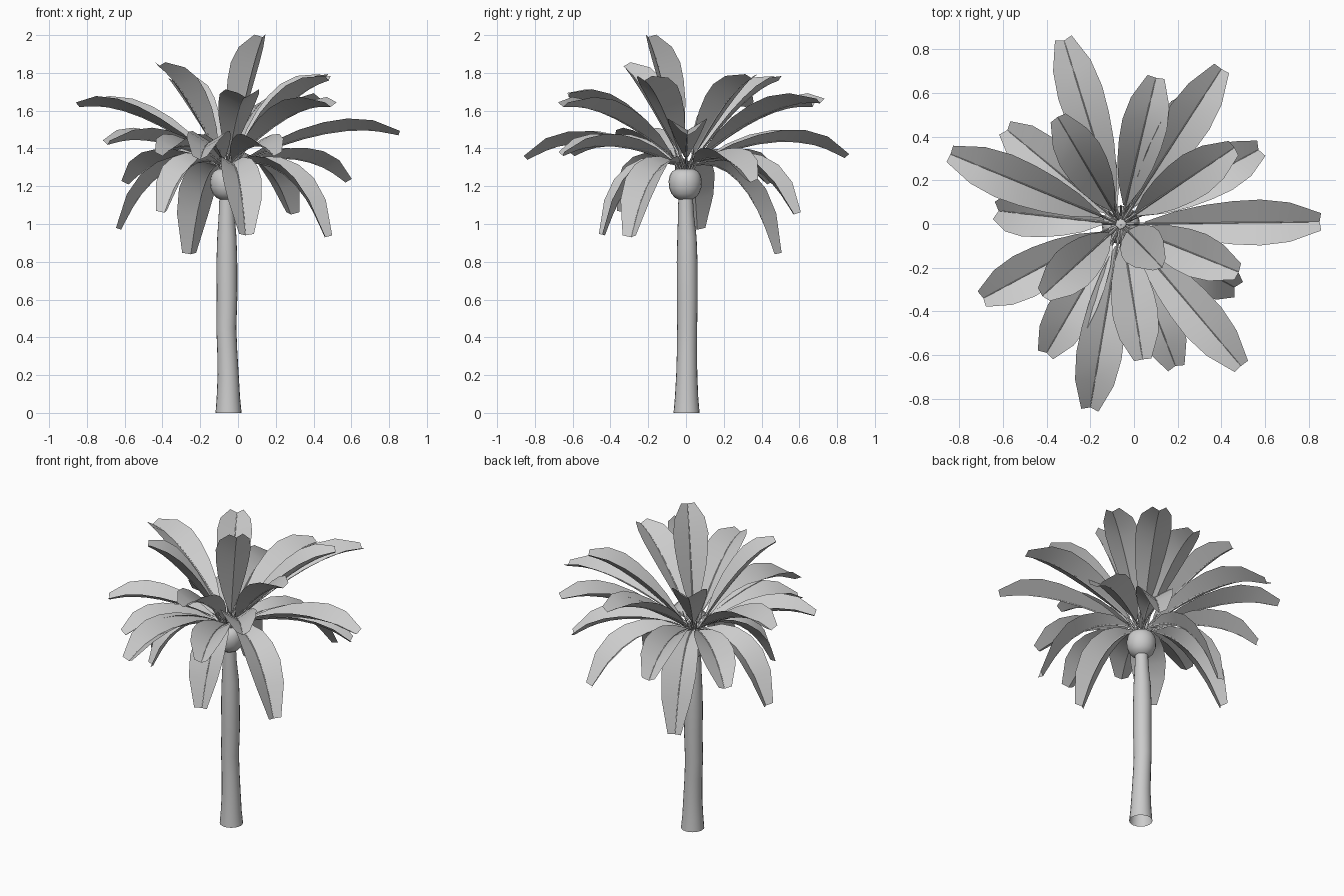
import bpy, bmesh, math
from mathutils import Vector

cube = bpy.data.objects.get("Cube")
if cube:
    bpy.data.objects.remove(cube)

grey = bpy.data.materials.new("plain_grey")
grey.use_nodes = True
grey.diffuse_color = (0.6, 0.6, 0.6, 1)
grey.node_tree.nodes["Principled BSDF"].inputs["Base Color"].default_value = (0.6, 0.6, 0.6, 1)


def finish(bm, name, angle):
    mesh = bpy.data.meshes.new(name)
    bm.to_mesh(mesh)
    bm.free()
    mesh.materials.append(grey)
    obj = bpy.data.objects.new(name, mesh)
    bpy.context.collection.objects.link(obj)
    bpy.ops.object.select_all(action="DESELECT")
    obj.select_set(True)
    bpy.context.view_layer.objects.active = obj
    bpy.ops.object.shade_smooth_by_angle(angle=math.radians(angle))


def bridge(bm, a, b, closed=True):
    count = len(a) if closed else len(a) - 1
    for i in range(count):
        j = (i + 1) % len(a)
        bm.faces.new((a[i], a[j], b[j], b[i]))


def ring(bm, centre, u, v, radius, sides):
    angles = [2 * math.pi * i / sides for i in range(sides)]
    return [bm.verts.new(centre + (u * math.cos(a) + v * math.sin(a)) * radius) for a in angles]


def lathe(name, profile):
    # Stack of rings, each given as x, y, z, radius
    bm = bmesh.new()
    rings = [ring(bm, Vector((x, y, z)), X, Y, r, 20) for x, y, z, r in profile]
    for a, b in zip(rings, rings[1:]):
        bridge(bm, a, b)
    finish(bm, name, 50)


X, Y, Z = Vector((1, 0, 0)), Vector((0, 1, 0)), Vector((0, 0, 1))

# Trunk: gently bent column, open at the foot
lathe("trunk", [(-0.05, 0.003, 0, 0.069), (-0.051, 0.003, 0.08, 0.062), (-0.052, 0.004, 0.2, 0.056),
                (-0.057, 0.005, 0.33, 0.053), (-0.062, 0.006, 0.45, 0.053), (-0.058, 0.007, 0.62, 0.055),
                (-0.059, 0.006, 0.8, 0.055), (-0.059, 0.005, 0.93, 0.051), (-0.06, 0, 1.05, 0.042),
                (-0.06, -0.003, 1.18, 0.037)])

# Crown bulb: rounded cup with a flat shoulder
lathe("crown_bulb", [(-0.06, -0.004, z, r) for z, r in
                     [(1.13, 0.036), (1.14, 0.055), (1.16, 0.073), (1.19, 0.085), (1.225, 0.088),
                      (1.255, 0.083), (1.278, 0.07), (1.29, 0.048), (1.295, 0.002)]])

# Crown stubs: short thin rods fanning out of the bulb
bm = bmesh.new()
for i in range(16):
    a = 2 * math.pi * i / 16
    out = Vector((math.cos(a), math.sin(a), 0))
    foot = Vector((-0.06, 0, 1.28)) + out * 0.035
    end = Vector((-0.06, 0, 1.39)) + out * (0.085 + 0.02 * (i % 2))
    across = Z.cross(out)
    up = (end - foot).normalized().cross(across)
    low, high = ring(bm, foot, across, up, 0.006, 4), ring(bm, end, across, up, 0.004, 4)
    bridge(bm, low, high)
    bm.faces.new(high)
finish(bm, "crown_stubs", 25)

# Frond outline: position along the rib, half width
OUTLINE = [(0.08, 0.01), (0.22, 0.055), (0.36, 0.083), (0.5, 0.099),
           (0.64, 0.105), (0.8, 0.09), (1, 0.04)]


def make_frond(name, tip, bump):
    tip = Vector(tip)
    flat = Vector((tip.x + 0.06, tip.y, 0)).normalized()
    start = Vector((-0.06, 0, 1.31)) + flat * 0.025
    middle = start.lerp(tip, 0.63) + Z * bump
    side = Z.cross(flat)

    def along(t):
        point = start * (1 - t) ** 2 + middle * 2 * t * (1 - t) + tip * t * t
        tangent = ((middle - start) * (1 - t) + (tip - middle) * t).normalized()
        return point, tangent.cross(side)

    # Blade: two halves folded up from the rib
    bm = bmesh.new()
    rows = []
    for t, half in OUTLINE:
        p, up = along(t)
        edge = up * half * 0.6
        rows.append([bm.verts.new(q) for q in (p - side * half + edge, p, p + side * half + edge)])
    for a, b in zip(rows, rows[1:]):
        bridge(bm, b, a, closed=False)
    # Rib: thin tapered stalk
    ribs = []
    for i in range(9):
        p, up = along(i / 8)
        ribs.append(ring(bm, p, side, up, 0.007 - 0.006 * i / 8, 4))
    for a, b in zip(ribs, ribs[1:]):
        bridge(bm, a, b)
    finish(bm, name, 25)


# Frond tips with the arch height of each rib
upper = [(0.13, -0.2, 1.99, 0.1), (-0.42, -0.33, 1.835, 0.11), (-0.35, 0.49, 1.76, 0.12),
         (0.46, 0.35, 1.77, 0.12), (0.48, -0.22, 1.76, 0.12), (0.04, -0.62, 1.67, 0.15),
         (0.40, 0.71, 1.64, 0.16), (0.1, 0.67, 1.62, 0.15), (-0.84, 0.32, 1.62, 0.165),
         (0.49, -0.65, 1.62, 0.15)]
middle = [(0.85, 0.01, 1.47, 0.16), (-0.32, 0.84, 1.35, 0.21), (-0.2, -0.84, 1.34, 0.21),
          (-0.69, -0.34, 1.42, 0.13), (-0.4, -0.59, 1.36, 0.15), (0.19, -0.65, 1.36, 0.15),
          (0.57, 0.34, 1.22, 0.17), (-0.58, 0.43, 1.21, 0.17)]
lower = [(-0.62, 0.06, 0.97, 0.32), (0.46, -0.29, 0.93, 0.34), (0.04, -0.43, 0.94, 0.32),
         (-0.25, 0.47, 0.84, 0.37), (0.28, 0.57, 1.05, 0.29), (-0.39, -0.32, 1.06, 0.27)]
for tier, tips in (("upper", upper), ("middle", middle), ("lower", lower)):
    for i, (x, y, z, bump) in enumerate(tips):
        make_frond(f"{tier}_frond_{i + 1}", (x, y, z), bump)
